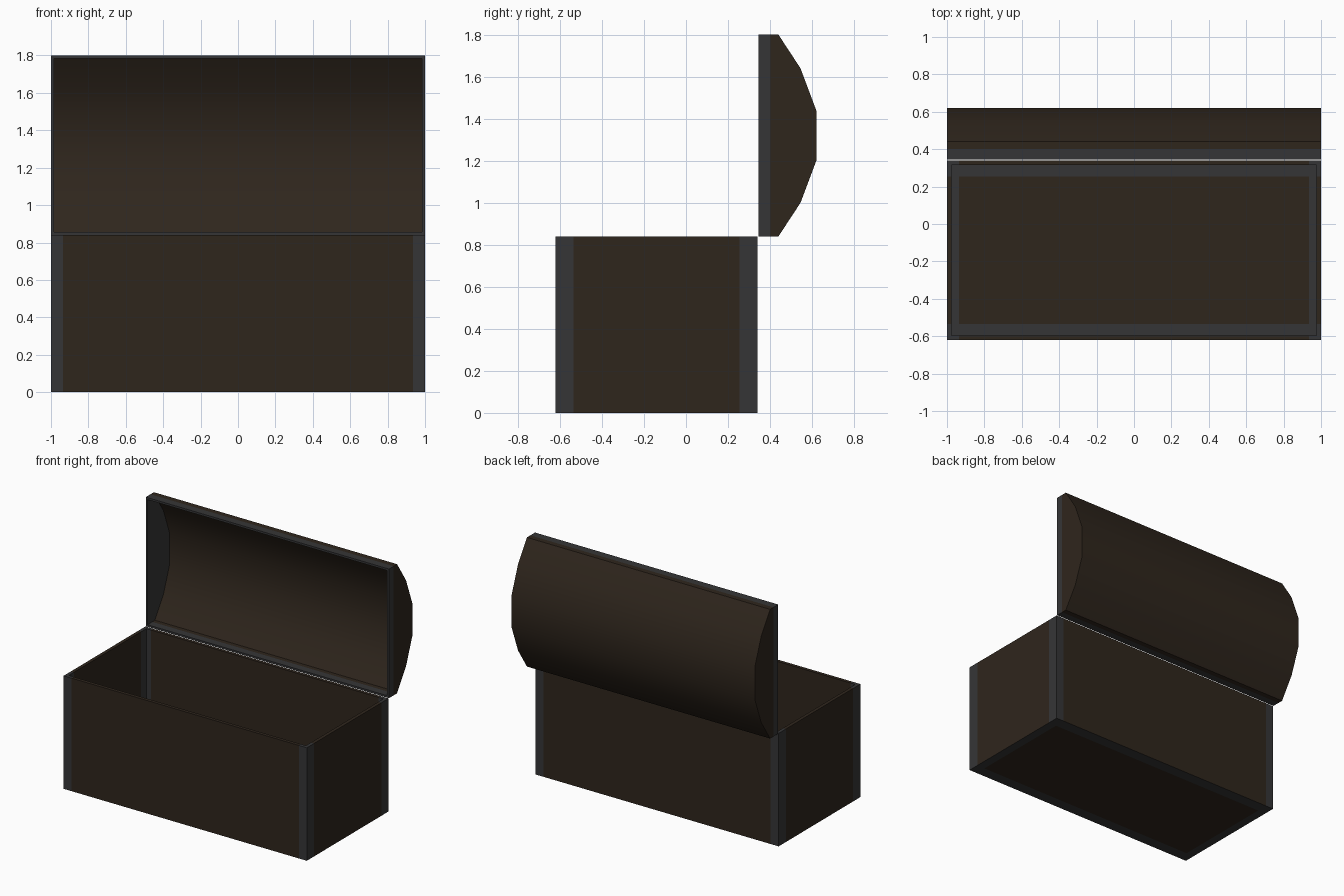
import bpy, bmesh, math
from mathutils import Vector

if "Cube" in bpy.data.objects:
    bpy.data.objects.remove(bpy.data.objects["Cube"])


def material(name, rgb):
    m = bpy.data.materials.new(name)
    m.diffuse_color = (*rgb, 1)
    m.use_nodes = True
    m.node_tree.nodes["Principled BSDF"].inputs["Base Color"].default_value = m.diffuse_color
    return m


WOOD = material("dark_wood", (0.028, 0.019, 0.012))
IRON = material("grey_iron", (0.036, 0.036, 0.037))


def finish(bm, name, mats, wall, offset=0, smooth=False):
    """Turn an open skin into a walled object."""
    bmesh.ops.recalc_face_normals(bm, faces=bm.faces)
    # an open skin: make sure normals point away from its middle
    mid = sum((v.co for v in bm.verts), Vector()) / len(bm.verts)
    if sum(f.normal.dot(f.calc_center_median() - mid) for f in bm.faces) < 0:
        bmesh.ops.reverse_faces(bm, faces=bm.faces)
    me = bpy.data.meshes.new(name)
    bm.to_mesh(me)
    bm.free()
    for m in mats:
        me.materials.append(m)
    ob = bpy.data.objects.new(name, me)
    bpy.context.collection.objects.link(ob)
    bpy.ops.object.select_all(action='DESELECT')
    ob.select_set(True)
    bpy.context.view_layer.objects.active = ob
    mod = ob.modifiers.new("wall", 'SOLIDIFY')
    mod.thickness = wall
    mod.offset = -1
    mod.use_even_offset = True
    mod.material_offset = offset
    bpy.ops.object.modifier_apply(modifier=mod.name)
    if smooth:
        bpy.ops.object.shade_smooth_by_angle(angle=math.radians(35))
    return ob


# chest body: open box, iron bands along upright corners and floor border
X, Y0, Y1, H = 1.0, -0.62, 0.34, 0.84
bm = bmesh.new()
bmesh.ops.create_cube(bm, size=1)
for v in bm.verts:
    v.co = (v.co.x * 2 * X, Y0 if v.co.y < 0 else Y1, 0 if v.co.z < 0 else H)
bm.normal_update()
bmesh.ops.delete(bm, geom=[f for f in bm.faces if f.normal.z > 0.5], context='FACES_ONLY')
cuts = [((s * 0.935, 0, 0), (1, 0, 0)) for s in (-1, 1)]
cuts += [((0, y, 0), (0, 1, 0)) for y in (-0.535, 0.255)]
for co, no in cuts:
    bmesh.ops.bisect_plane(bm, geom=bm.verts[:] + bm.edges[:] + bm.faces[:],
                           plane_co=co, plane_no=no)
bm.normal_update()
for f in bm.faces:
    c, n = f.calc_center_median(), f.normal
    end = abs(c.x) > 0.935 and abs(n.x) < 0.5
    side = not (-0.535 < c.y < 0.255) and abs(n.y) < 0.5
    f.material_index = int(end or side)
finish(bm, "chest_body", [WOOD, IRON], 0.025)

# open lid: faceted barrel standing on its back edge, iron band around the mouth
profile = [(0.345, 0.84), (0.40, 0.84), (0.44, 0.84), (0.545, 1.0), (0.62, 1.2),
           (0.62, 1.44), (0.545, 1.64), (0.44, 1.80), (0.40, 1.80), (0.345, 1.80)]
bm = bmesh.new()
left, right = ([bm.verts.new((x, y, z)) for y, z in profile] for x in (-X, X))
last = len(profile) - 2
for i in range(last + 1):
    f = bm.faces.new((left[i], left[i + 1], right[i + 1], right[i]))
    f.material_index = 0 if i in (0, last) else 1
for ring in (left, right):
    bm.faces.new((ring[0], ring[1], ring[-2], ring[-1])).material_index = 0
    bm.faces.new(ring[1:-1]).material_index = 2
# slots: outer band, barrel, ends, then the same three inside
finish(bm, "chest_lid", [IRON, WOOD, WOOD, IRON, WOOD, IRON], 0.015, 3, True)
